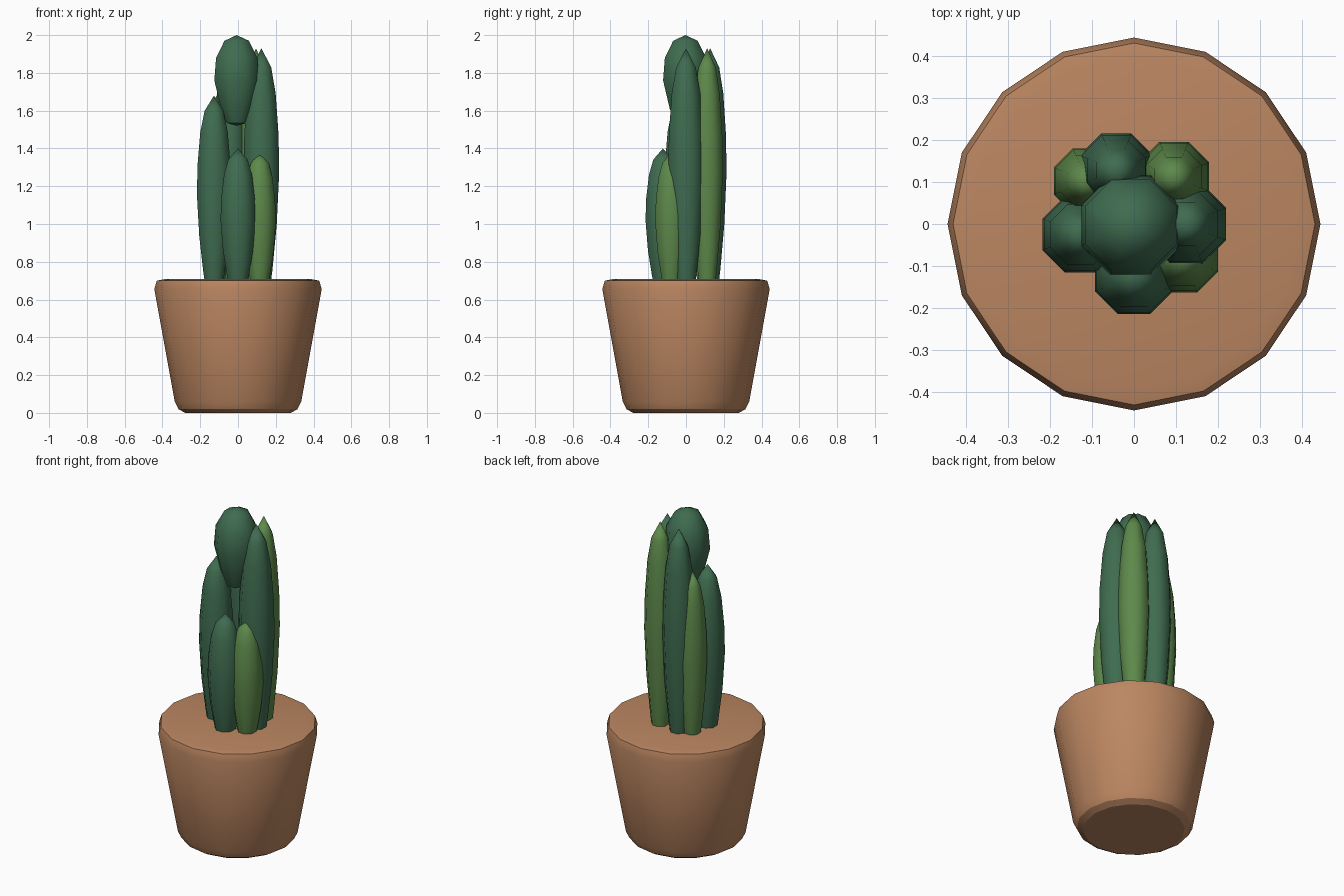
import bpy, bmesh, math

if "Cube" in bpy.data.objects:
    bpy.data.objects.remove(bpy.data.objects["Cube"])


def material(name, color):
    m = bpy.data.materials.new(name)
    m.diffuse_color = (*color, 1)
    m.use_nodes = True
    m.node_tree.nodes["Principled BSDF"].inputs["Base Color"].default_value = m.diffuse_color
    return m


TERRACOTTA = material("terracotta", (0.50, 0.24, 0.12))
DARK = material("dark_green", (0.05, 0.15, 0.08))
LIGHT = material("light_green", (0.11, 0.25, 0.07))


def lathe(name, profile, sides, center, mat, turn=0.0, angle=50):
    """Revolve (radius, z) points around a vertical axis; radius 0 closes to a tip."""
    bm = bmesh.new()
    rings = []
    for r, z in profile:
        if r == 0:
            rings.append([bm.verts.new((0, 0, z))] * sides)
        else:
            rings.append([bm.verts.new((r * math.cos(turn + math.tau * i / sides),
                                        r * math.sin(turn + math.tau * i / sides), z))
                          for i in range(sides)])
    for a, b in zip(rings, rings[1:]):
        for i in range(sides):
            j = (i + 1) % sides
            bm.faces.new(list(dict.fromkeys((a[i], a[j], b[j], b[i]))))
    bmesh.ops.recalc_face_normals(bm, faces=bm.faces)
    mesh = bpy.data.meshes.new(name)
    bm.to_mesh(mesh)
    bm.free()
    mesh.materials.append(mat)
    ob = bpy.data.objects.new(name, mesh)
    ob.location = (*center, 0)
    bpy.context.collection.objects.link(ob)
    bpy.ops.object.select_all(action='DESELECT')
    ob.select_set(True)
    bpy.context.view_layer.objects.active = ob
    bpy.ops.object.shade_smooth_by_angle(angle=math.radians(angle))
    return ob


# Pot, filled level with the rim
lathe("pot", [(0, 0), (0.28, 0), (0.315, 0.02), (0.335, 0.06), (0.443, 0.655),
              (0.43, 0.70), (0.39, 0.708), (0, 0.708)], 16, (0, 0), TERRACOTTA, angle=30)

# Ring of eight-sided stems: position, radius, tip height, colour
stems = [
    ("front_stem", (0.0, -0.122), 0.100, 1.40, DARK),
    ("front_right_stem", (0.115, -0.078), 0.092, 1.38, LIGHT),
    ("right_stem", (0.124, 0.0), 0.102, 1.93, DARK),
    ("back_right_stem", (0.095, 0.112), 0.090, 1.93, LIGHT),
    ("back_stem", (-0.042, 0.128), 0.094, 1.93, DARK),
    ("back_left_stem", (-0.113, 0.102), 0.084, 1.68, LIGHT),
    ("left_stem", (-0.127, -0.025), 0.098, 1.68, DARK),
]
shape = [(0, 0), (0.50, 0), (0.62, 0.07), (0.86, 0.26), (1.0, 0.48),
         (0.96, 0.64), (0.80, 0.81), (0.55, 0.92), (0, 1)]
base = 0.67
for name, pos, radius, top, mat in stems:
    lathe(name, [(r * radius, base + t * (top - base)) for r, t in shape],
          8, pos, mat, math.pi / 8)

# Rounded bud leaning on the tall stems
lathe("top_bud", [(0, 1.52), (0.058, 1.535), (0.09, 1.61), (0.128, 1.76), (0.118, 1.88),
                  (0.07, 1.97), (0, 2.0)], 8, (-0.007, -0.003), DARK, math.pi / 8)
